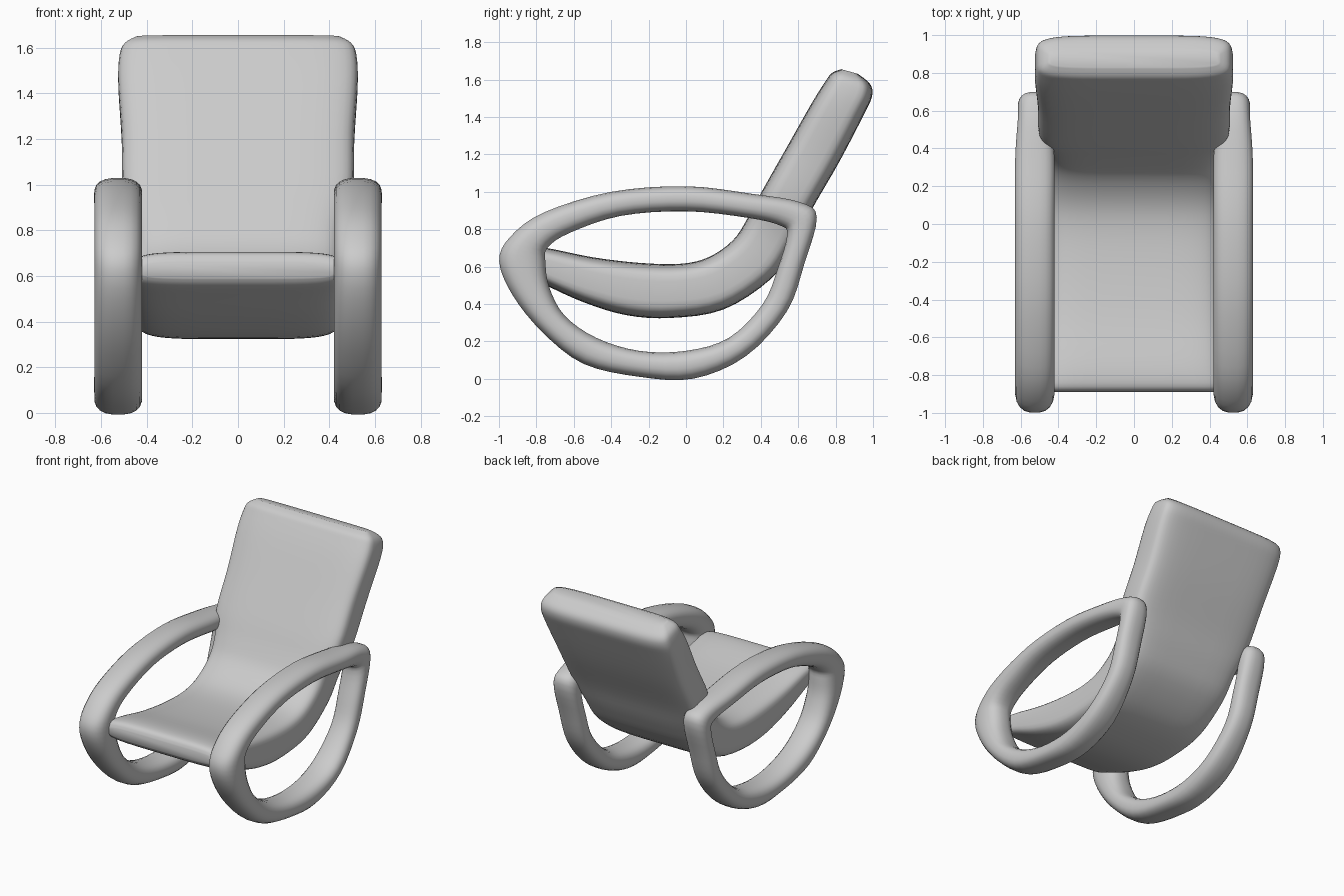
import bpy, bmesh
from math import cos, sin, pi, copysign

if "Cube" in bpy.data.objects:
    bpy.data.objects.remove(bpy.data.objects["Cube"])


def spline(rows, closed, steps=4):
    """Catmull-Rom interpolation of rows of numbers."""
    n, out = len(rows), []
    for i in range(n if closed else n - 1):
        pick = (lambda k: rows[k % n]) if closed else (lambda k: rows[max(0, min(n - 1, k))])
        a, b, c, d = (pick(i + k) for k in (-1, 0, 1, 2))
        for s in range(steps):
            t = s / steps
            out.append([0.5 * (2*q + (r - p)*t + (2*p - 5*q + 4*r - u)*t*t
                               + (3*q - p - 3*r + u)*t**3)
                        for p, q, r, u in zip(a, b, c, d)])
    if not closed:
        out.append(list(rows[-1]))
    return out


def loft(name, rows, cx, power, sides, closed):
    """Skin rounded sections. Row: y, z of one edge, y, z of other edge, half width."""
    bm = bmesh.new()
    rings = []
    for y0, z0, y1, z1, w in spline(rows, closed):
        ring = []
        for k in range(sides):
            a = 2 * pi * (k + 0.5) / sides
            u = copysign(abs(cos(a)) ** (2 / power), cos(a))
            v = copysign(abs(sin(a)) ** (2 / power), sin(a))
            ring.append(bm.verts.new((cx + w * u,
                                      (y0 + y1) / 2 + v * (y0 - y1) / 2,
                                      (z0 + z1) / 2 + v * (z0 - z1) / 2)))
        rings.append(ring)
    n = len(rings)
    for i in range(n if closed else n - 1):
        p, q = rings[i], rings[(i + 1) % n]
        for k in range(sides):
            m = (k + 1) % sides
            bm.faces.new((p[k], p[m], q[m], q[k]))
    if not closed:
        bm.faces.new(rings[0])
        bm.faces.new(rings[-1])
    bmesh.ops.recalc_face_normals(bm, faces=bm.faces)
    mesh = bpy.data.meshes.new(name)
    bm.to_mesh(mesh)
    bm.free()
    ob = bpy.data.objects.new(name, mesh)
    bpy.context.collection.objects.link(ob)
    bpy.ops.object.select_all(action='DESELECT')
    ob.select_set(True)
    bpy.context.view_layer.objects.active = ob
    bpy.ops.object.shade_smooth_by_angle(angle=0.9)
    return ob


# Side loops: armrest and rocker in one closed band (outer edge, inner edge)
loop_edges = [
    (-1.00, 0.63, -0.75, 0.62), (-0.94, 0.76, -0.74, 0.70),
    (-0.76, 0.89, -0.62, 0.78), (-0.40, 1.00, -0.35, 0.87),
    (0.00, 1.03, 0.00, 0.895), (0.35, 0.99, 0.33, 0.86),
    (0.61, 0.945, 0.50, 0.82), (0.70, 0.865, 0.54, 0.77),
    (0.635, 0.62, 0.49, 0.59), (0.54, 0.36, 0.41, 0.40),
    (0.32, 0.12, 0.23, 0.22), (0.04, 0.00, 0.00, 0.15),
    (-0.25, 0.01, -0.25, 0.15), (-0.55, 0.08, -0.48, 0.22),
    (-0.77, 0.25, -0.65, 0.34), (-0.93, 0.45, -0.73, 0.49)]
# the band is a little narrower at its rear
loop_rows = [e + (0.09 if e[0] > 0.5 else 0.105,) for e in loop_edges]
for side, label in ((-1, "left"), (1, "right")):
    loft(label + "_arm_rocker_loop", loop_rows, side * 0.525, 2.5, 20, True)

# Seat and backrest: one curved cushion (upper edge, lower edge)
cushion_rows = [
    (-0.89, 0.66, -0.89, 0.59, 0.42), (-0.86, 0.70, -0.86, 0.555, 0.45),
    (-0.75, 0.70, -0.76, 0.505, 0.45), (-0.50, 0.65, -0.55, 0.41, 0.45),
    (-0.25, 0.62, -0.32, 0.34, 0.45), (-0.03, 0.615, -0.08, 0.325, 0.45),
    (0.12, 0.65, 0.20, 0.37, 0.45), (0.25, 0.74, 0.45, 0.53, 0.45),
    (0.33, 0.86, 0.57, 0.70, 0.46), (0.41, 1.01, 0.67, 0.90, 0.505),
    (0.54, 1.24, 0.82, 1.16, 0.51), (0.67, 1.47, 0.95, 1.41, 0.525),
    (0.745, 1.59, 0.995, 1.51, 0.52), (0.78, 1.635, 0.985, 1.575, 0.50),
    (0.83, 1.655, 0.92, 1.63, 0.45)]
loft("seat_and_backrest", cushion_rows, 0, 5, 40, False)
